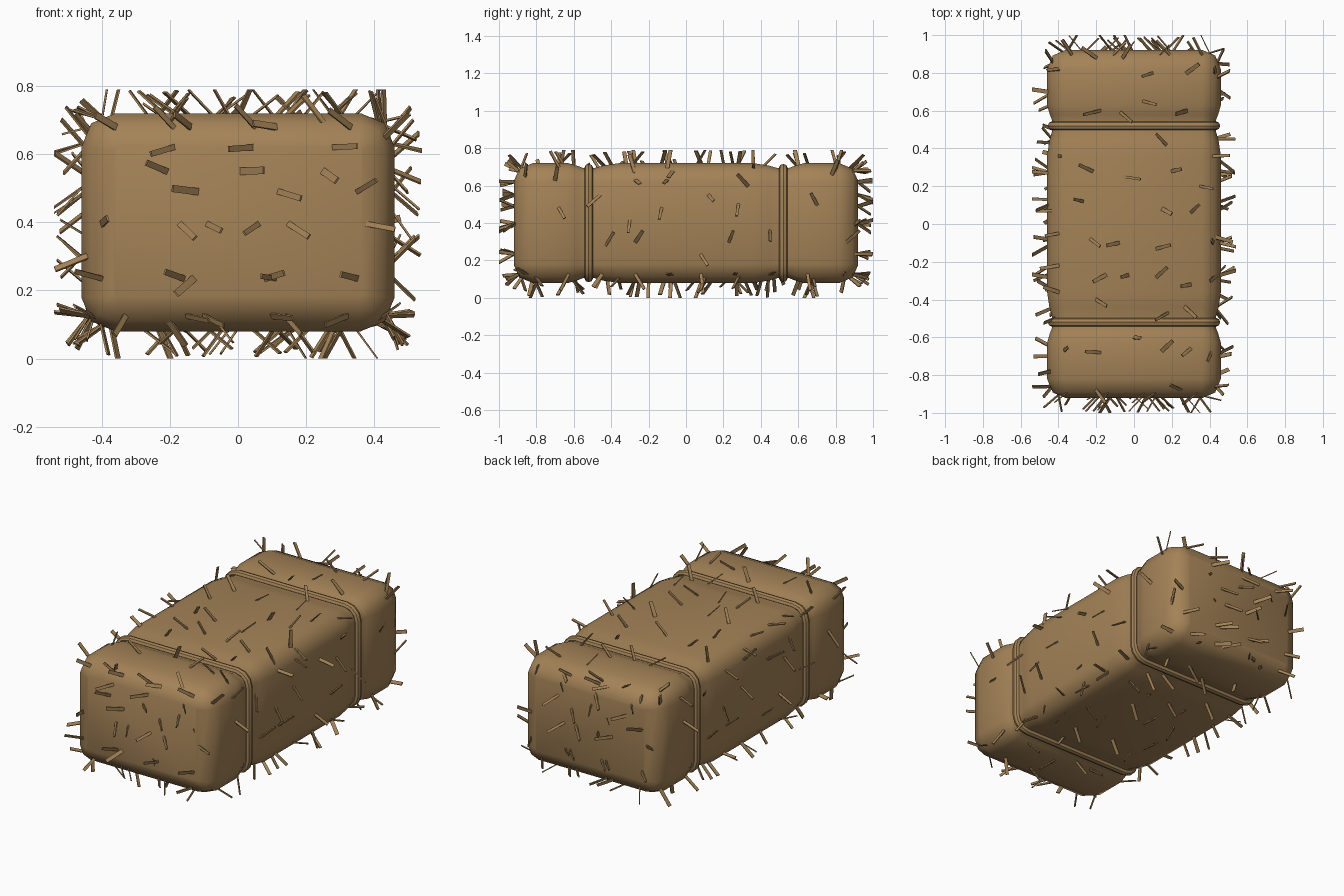
import bpy, bmesh, math, random
from mathutils import Vector, Matrix
from mathutils.bvhtree import BVHTree

if "Cube" in bpy.data.objects:
    bpy.data.objects.remove(bpy.data.objects["Cube"])

random.seed(7)
HX, HZ, CZ, R = 0.46, 0.32, 0.40, 0.10

straw_mat = bpy.data.materials.new("dry straw brown")
straw_mat.diffuse_color = (0.37, 0.225, 0.095, 1)
straw_mat.use_nodes = True
straw_mat.node_tree.nodes["Principled BSDF"].inputs["Base Color"].default_value = straw_mat.diffuse_color


def add_object(name, bm, smooth=None):
    bmesh.ops.recalc_face_normals(bm, faces=bm.faces)
    mesh = bpy.data.meshes.new(name)
    bm.to_mesh(mesh)
    bm.free()
    ob = bpy.data.objects.new(name, mesh)
    bpy.context.collection.objects.link(ob)
    mesh.materials.append(straw_mat)
    if smooth:
        bpy.ops.object.select_all(action='DESELECT')
        ob.select_set(True)
        bpy.context.view_layer.objects.active = ob
        bpy.ops.object.shade_smooth_by_angle(angle=math.radians(smooth))
    return ob


def section(inset, segs=2):
    """Rounded rectangle in x/z, returned as (x, z, outward angle)."""
    r = max(R - inset, 0.012)
    pts = []
    for q, (sx, sz) in enumerate([(1, 1), (-1, 1), (-1, -1), (1, -1)]):
        for i in range(segs + 1):
            a = math.radians(90 * (q + i / segs))
            pts.append((sx * (HX - inset - r) + r * math.cos(a),
                        CZ + sz * (HZ - inset - r) + r * math.sin(a), a))
    return pts


def loft(bm, rings, closed):
    vs = [[bm.verts.new(p) for p in ring] for ring in rings]
    n = len(vs[0])
    for k in range(len(vs) if closed else len(vs) - 1):
        a, b = vs[k], vs[(k + 1) % len(vs)]
        for i in range(n):
            j = (i + 1) % n
            bm.faces.new((a[i], a[j], b[j], b[i]))
    if not closed:
        bm.faces.new(vs[0])
        bm.faces.new(vs[-1])


# Bale body, pinched under the two bands
half = [(0.0, 0), (0.36, 0), (0.44, 0.012), (0.49, 0.026), (0.55, 0.026),
        (0.58, 0.014), (0.63, 0), (0.82, 0), (0.892, 0.03), (0.92, 0.095)]
profile = [(-y, d) for y, d in reversed(half[1:])] + half
bm = bmesh.new()
loft(bm, [[(x, y, z) for x, z, _ in section(d)] for y, d in profile], False)
bm.normal_update()
bale = add_object("bale_body", bm, 60)
bm = bmesh.new()
bm.from_mesh(bale.data)
tree = BVHTree.FromBMesh(bm)
bm.free()

# Binding bands
for label, y0 in (("front", -0.52), ("back", 0.52)):
    bm = bmesh.new()
    rings = []
    for x, z, a in section(0.024, 3):
        out = Vector((math.cos(a), 0, math.sin(a)))
        rings.append([Vector((x, y0, z)) + out * 0.02 * math.cos(t) +
                      Vector((0, 0.023 * math.sin(t), 0))
                      for t in (math.tau * k / 8 for k in range(8))])
    loft(bm, rings, True)
    add_object(label + "_band", bm, 35)

# Loose straws: thin flat blades leaning out of the surface
straws = bmesh.new()


def straw(p, face, lean):
    """Shoot onto the bale against `face`, and plant a blade leaning along `lean`."""
    hit, n, _, _ = tree.ray_cast(p + face * 2, -face)
    if hit is None:
        return
    t = Matrix.Rotation(random.uniform(-0.8, 0.8), 3, n) @ lean
    t = (t - n * t.dot(n)).normalized() * random.choice((-1, 1))
    tilt = math.radians(random.uniform(28, 55))
    d = n * math.cos(tilt) + t * math.sin(tilt)
    w = d.cross(t).normalized()
    h = w.cross(d)
    length = random.uniform(0.08, 0.11)
    ww, hh = random.uniform(0.007, 0.011), 0.003
    rings = []
    for s in (-0.025, length):
        ring = [hit + d * s + w * i * ww + h * j * hh
                for i, j in ((-1, -1), (1, -1), (1, 1), (-1, 1))]
        for v in ring:  # keep inside the overall size
            v.x = max(-0.54, min(0.54, v.x))
            v.y = max(-1, min(1, v.y))
            v.z = max(0, min(0.79, v.z))
        rings.append(ring)
    loft(straws, rings, False)


X, Y, Z = Vector((1, 0, 0)), Vector((0, 1, 0)), Vector((0, 0, 1))

# Ends: rows of straws by height
rows = {0.68: (-.36, -.19, -.14, .05, .11, .33), 0.62: (-.19, .04, .28),
        0.55: (-.21, .01, .25), 0.49: (-.12, .12, .35),
        0.395: (-.40, -.17, -.09, .06, .15, .38),
        0.235: (-.40, -.16, -.13, .08, .11, .35),
        0.125: (-.33, -.15, -.10, .10, .14, .32)}
for s in (-1, 1):
    for z, xs in rows.items():
        for x in xs:
            straw(Vector((-s * x, 0, z)), Y * s, X)

# Top and bottom
top = [(-.4, .82), (-.2, .88), (-.06, .88), (.1, .8), (.28, .8), (.43, .8),
       (.05, .65), (-.18, .6), (-.07, .59), (.28, .6), (.17, .42), (-.4, .36),
       (.42, .36), (-.22, .28), (-.05, .25), (.2, .28), (.35, .2), (.15, .08),
       (.3, .06), (-.27, .12), (-.4, -.05), (-.23, -.08), (-.08, -.1),
       (.12, -.13), (.42, -.1), (-.4, -.22), (-.15, -.27), (-.03, -.27),
       (.12, -.28), (.3, -.32), (.43, -.28), (-.4, -.36), (-.2, -.4),
       (.18, -.47), (.27, -.44), (-.42, -.5), (-.37, -.67), (-.18, -.68),
       (0, -.6), (.15, -.67), (.3, -.66), (.41, -.68), (-.2, -.88), (.25, -.88)]
for s in (1, -1):
    for x, y in top:
        straw(Vector((x, y * s, 0)), Z * s, X)

# Long sides
side = [(-.86, .65), (-.7, .63), (-.27, .63), (-.46, .55), (-.1, .63), (-.07, .68),
        (.12, .55), (.33, .6), (.78, .66), (-.68, .48), (-.13, .48), (.28, .5),
        (-.3, .42), (-.43, .28), (-.27, .3), (.08, .23), (.23, .3), (.45, .36),
        (.86, .3), (.7, .5)]
side += [(y, .125) for y in (-.85, -.63, -.45, -.27, -.1, .08, .26, .45, .65, .85)]
for s in (1, -1):
    for y, z in side:
        straw(Vector((0, y * s, z)), X * s, Z)
add_object("loose_straws", straws)
